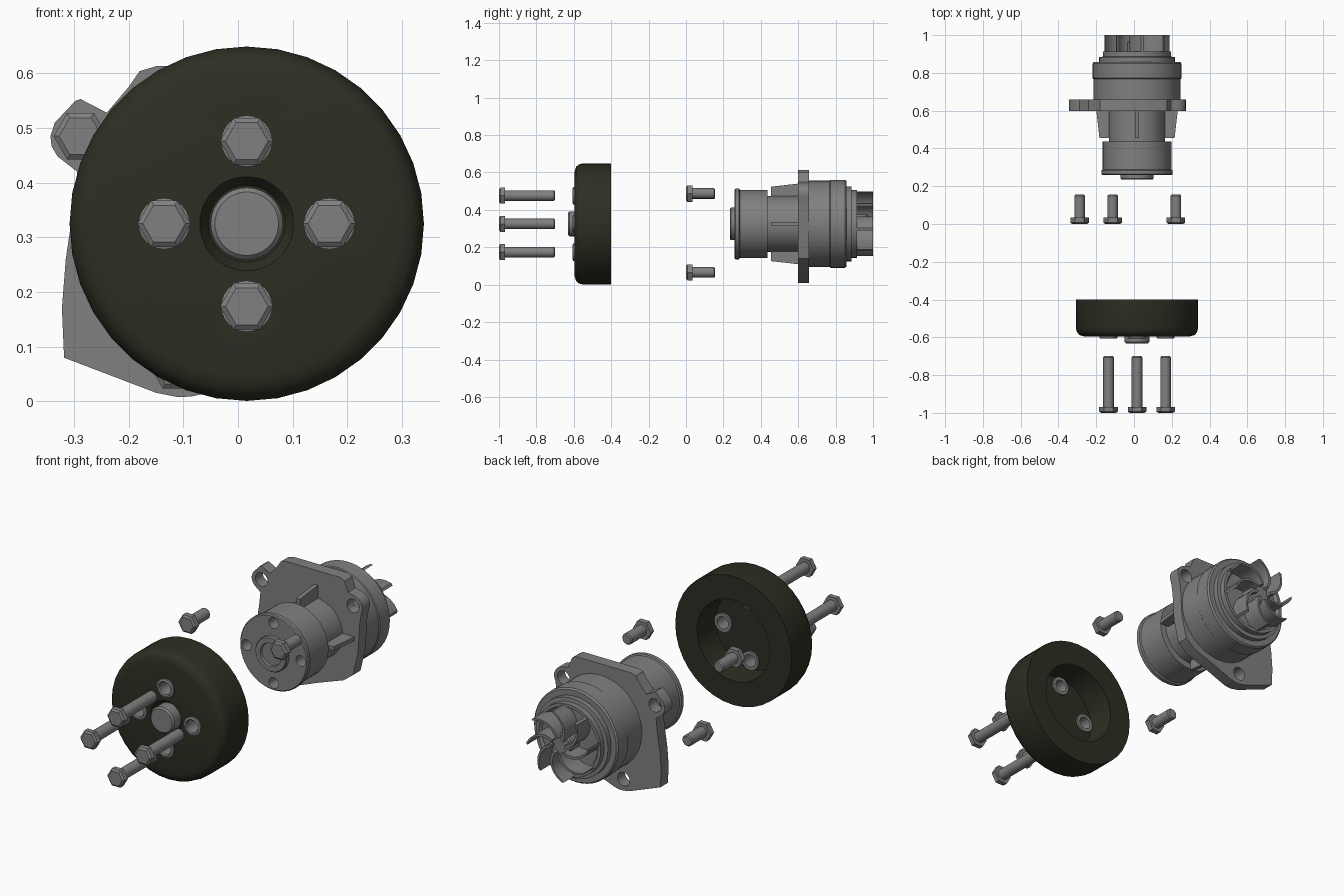
import bpy, bmesh, math
from math import cos, sin, pi, radians
from mathutils import Vector

if "Cube" in bpy.data.objects:
    bpy.data.objects.remove(bpy.data.objects["Cube"])

CX, CZ = 0.016, 0.325          # common axis of pulley and pump (runs along y)
BOLT_R = 0.151                 # bolt circle radius
PATTERN = [(CX + BOLT_R * cos(k * pi / 2), CZ + BOLT_R * sin(k * pi / 2)) for k in range(4)]
EARS = [(-0.288, 0.485), (0.222, 0.488), (-0.113, 0.066)]


def material(name, rgb):
    m = bpy.data.materials.new(name)
    m.diffuse_color = (*rgb, 1)
    m.use_nodes = True
    m.node_tree.nodes["Principled BSDF"].inputs["Base Color"].default_value = m.diffuse_color
    return m


GREY = material("metal grey", (0.216, 0.216, 0.216))
DARK = material("dark olive", (0.027, 0.027, 0.017))


def finish(bm, name, mat, angle=35):
    bmesh.ops.remove_doubles(bm, verts=bm.verts, dist=1e-5)
    bmesh.ops.recalc_face_normals(bm, faces=bm.faces)
    me = bpy.data.meshes.new(name)
    bm.to_mesh(me)
    bm.free()
    me.materials.append(mat)
    me.shade_smooth()
    me.set_sharp_from_angle(angle=radians(angle))
    ob = bpy.data.objects.new(name, me)
    bpy.context.scene.collection.objects.link(ob)
    return ob


def lathe_into(bm, profile, cx, cz, n, closed=False, phase=0.0):
    """Revolve (radius, y) points around a y-parallel axis."""
    rings = []
    for r, y in profile:
        if r == 0:
            rings.append([bm.verts.new((cx, y, cz))] * n)
        else:
            rings.append([bm.verts.new((cx + r * cos(phase + 2 * pi * k / n), y,
                                        cz + r * sin(phase + 2 * pi * k / n))) for k in range(n)])
    pairs = list(zip(rings, rings[1:])) + ([(rings[-1], rings[0])] if closed else [])
    for a, b in pairs:
        for k in range(n):
            j = (k + 1) % n
            vs = list(dict.fromkeys((a[k], a[j], b[j], b[k])))
            if len(vs) > 2:
                bm.faces.new(vs)


def lathe(name, mat, profile, cx=CX, cz=CZ, n=48, closed=False):
    bm = bmesh.new()
    lathe_into(bm, profile, cx, cz, n, closed)
    return finish(bm, name, mat)


def prism_into(bm, pts, direction):
    """Extrude a closed outline along a vector."""
    a = [bm.verts.new(p) for p in pts]
    b = [bm.verts.new(Vector(p) + Vector(direction)) for p in pts]
    bm.faces.new(a)
    bm.faces.new(b)
    for k in range(len(a)):
        j = (k + 1) % len(a)
        bm.faces.new((a[k], a[j], b[j], b[k]))


def drill(ob, centres, radius, y0, y1):
    """Cut round holes along y."""
    bm = bmesh.new()
    for x, z in centres:
        lathe_into(bm, [(0, y0), (radius, y0), (radius, y1), (0, y1)], x, z, 24)
    cutter = finish(bm, "hole_cutter", ob.data.materials[0])
    cutter.hide_render = True
    mod = ob.modifiers.new("holes", 'BOOLEAN')
    mod.operation = 'DIFFERENCE'
    mod.solver = 'EXACT'
    mod.object = cutter
    dg = bpy.context.evaluated_depsgraph_get()
    me = bpy.data.meshes.new_from_object(ob.evaluated_get(dg))
    ob.modifiers.clear()
    ob.data = me
    me.shade_smooth()
    me.set_sharp_from_angle(angle=radians(35))
    bpy.data.objects.remove(cutter)


def bolt(name, x, z, y0, length, head):
    bm = bmesh.new()
    # hex head with a chamfered front disc
    lathe_into(bm, [(0, y0), (0.039, y0), (0.049, y0 + 0.007), (0.049, y0 + head), (0, y0 + head)], x, z, 6)
    # shank with chamfered tip
    e = y0 + length
    lathe_into(bm, [(0, y0 + head - 0.004), (0.028, y0 + head - 0.004), (0.028, e - 0.006),
                    (0.023, e), (0, e)], x, z, 24)
    finish(bm, name, GREY, 30)


# Pulley: rounded front rim, open recess at the back, groove round the hub
pulley = lathe("pulley", DARK, [
    (0, -0.57), (0.07, -0.57), (0.086, -0.595), (0.28, -0.595), (0.305, -0.588), (0.318, -0.573),
    (0.324, -0.55), (0.324, -0.40), (0.203, -0.40), (0.197, -0.54), (0, -0.54)], n=36)
drill(pulley, PATTERN, 0.040, -0.7, -0.45)
lathe("pulley_hub_cap", GREY, [(0, -0.632), (0.058, -0.632), (0.066, -0.624), (0.066, -0.56), (0, -0.56)])
for i, (x, z) in enumerate(PATTERN):
    lathe(f"pulley_bush_{i}", GREY, [(0.031, -0.602), (0.036, -0.607), (0.047, -0.604), (0.047, -0.590),
          (0.041, -0.590), (0.041, -0.545), (0.047, -0.545), (0.047, -0.53), (0.031, -0.53)],
          x, z, 24, True)
    bolt(f"pulley_bolt_{i}", x, z, -1.0, 0.30, 0.032)

# Short bolts for the flange
for i, (x, z) in enumerate(EARS):
    bolt(f"flange_bolt_{i}", x, z, 0.0, 0.155, 0.035)

# Pump hub with threaded holes and a stepped nose
hub = lathe("pump_hub", GREY, [
    (0, 0.26), (0.184, 0.26), (0.189, 0.265), (0.189, 0.284), (0.182, 0.288), (0.182, 0.437), (0, 0.437)])
drill(hub, PATTERN, 0.027, 0.2, 0.40)
lathe("pump_nose", GREY, [(0, 0.247), (0.055, 0.247), (0.058, 0.236), (0.083, 0.236), (0.087, 0.241),
                          (0.087, 0.27), (0, 0.27)])
lathe("pump_neck", GREY, [(0, 0.43), (0.149, 0.43), (0.149, 0.61), (0, 0.61)])

# Four thin stiffening ribs between neck and flange
bm = bmesh.new()
for k in range(4):
    u = Vector((cos(k * pi / 2), 0, sin(k * pi / 2)))
    t = Vector((-u.z, 0, u.x)) * 0.02
    base = Vector((CX, 0, CZ)) - t / 2
    prism_into(bm, [base + u * r + Vector((0, y, 0)) for r, y in
                    ((0.13, 0.455), (0.199, 0.455), (0.216, 0.605), (0.13, 0.605))], t)
finish(bm, "neck_ribs", GREY)

# Mounting flange with three bolt ears
ear_arc = [(0.222 + 0.053 * cos(radians(a)), 0.488 + 0.053 * sin(radians(a))) for a in range(80, -31, -22)]
outline = [(-0.15, 0.613), (0.155, 0.613), (0.175, 0.60), (0.195, 0.55)] + ear_arc + [
    (0.258, 0.40), (0.25, 0.26), (0.222, 0.14), (0.17, 0.10), (0.03, 0.05), (-0.06, 0.015),
    (-0.085, 0.009), (-0.11, 0.008), (-0.15, 0.016), (-0.318, 0.08), (-0.322, 0.17), (-0.315, 0.26),
    (-0.30, 0.36), (-0.294, 0.42), (-0.33, 0.448), (-0.341, 0.467), (-0.343, 0.485), (-0.335, 0.51),
    (-0.297, 0.55), (-0.288, 0.553), (-0.24, 0.528), (-0.20, 0.575), (-0.18, 0.604)]
bm = bmesh.new()
prism_into(bm, [(x, 0.598, z) for x, z in outline], (0, 0.06, 0))
flange = finish(bm, "mounting_flange", GREY)
drill(flange, EARS, 0.034, 0.5, 0.8)

# Stepped rear housing
lathe("rear_housing", GREY, [
    (0, 0.64), (0.231, 0.64), (0.231, 0.768), (0.235, 0.772), (0.235, 0.85), (0.228, 0.858),
    (0.200, 0.858), (0.200, 0.884), (0.181, 0.886), (0.181, 0.914), (0.165, 0.914),
    (0.155, 0.900), (0, 0.900)])

# Impeller: hub and curved blades
lathe("impeller_hub", GREY, [(0, 0.97), (0.048, 0.97), (0.054, 0.962), (0.054, 0.89), (0, 0.89)])
bm = bmesh.new()
for k in range(8):
    left, right = [], []
    for s in range(8):
        f = s / 7
        r = 0.04 + 0.134 * f
        a = 2 * pi * k / 8 + 0.2 + 0.75 * f ** 1.4
        h = 0.007 / r
        for side, d in ((left, -h), (right, h)):
            side.append((CX - r * cos(a + d), 0.892, CZ + r * sin(a + d)))
    prism_into(bm, left + right[::-1], (0, 0.108, 0))
finish(bm, "impeller_blades", GREY)
